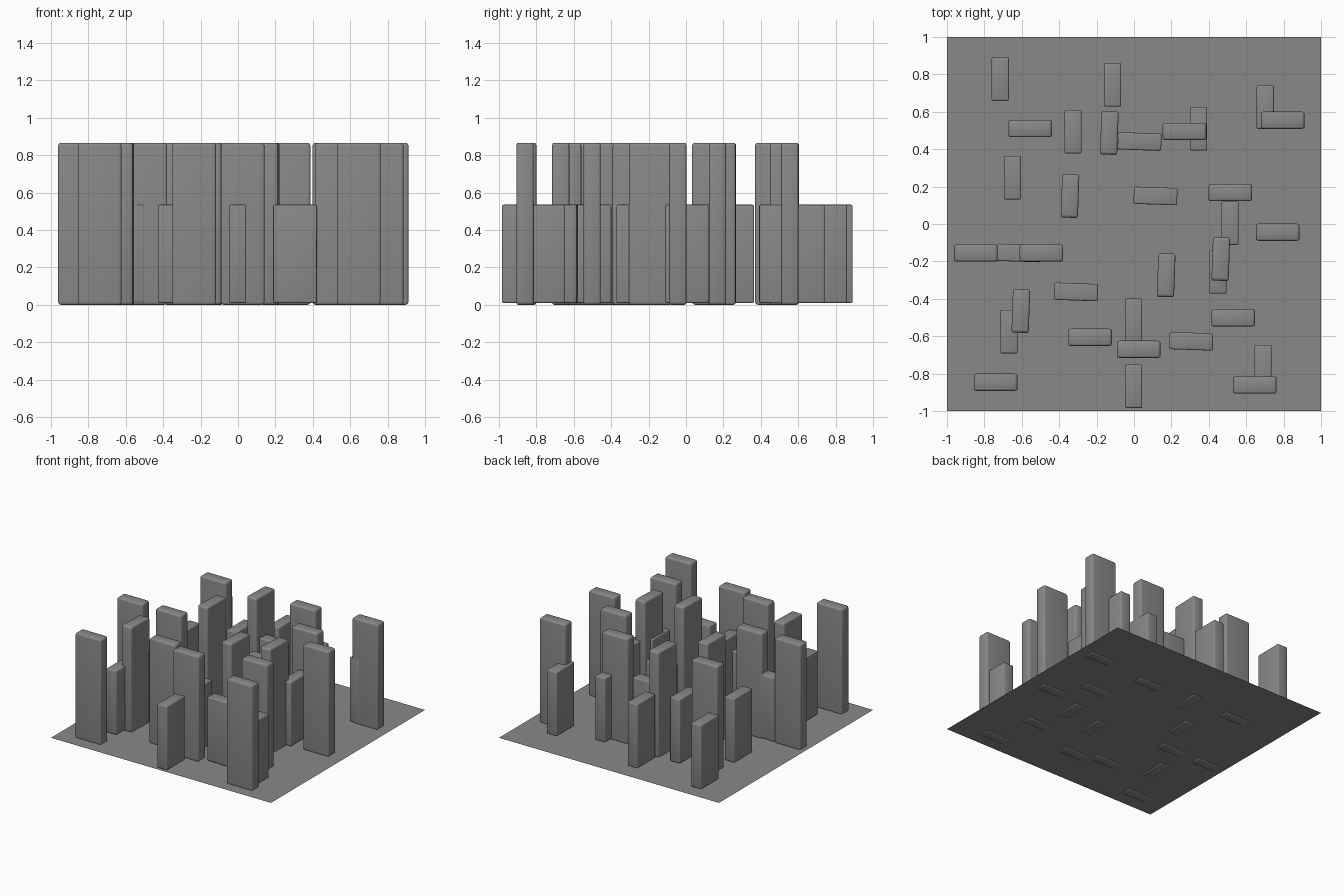
import bpy, bmesh, math

if "Cube" in bpy.data.objects:
    bpy.data.objects.remove(bpy.data.objects["Cube"])

grey = bpy.data.materials.new("stone grey")
grey.diffuse_color = (0.25, 0.25, 0.25, 1)
grey.use_nodes = True
grey.node_tree.nodes["Principled BSDF"].inputs["Base Color"].default_value = grey.diffuse_color


def finish(bm, name, loc=(0, 0, 0), turn=0):
    me = bpy.data.meshes.new(name)
    bm.to_mesh(me)
    bm.free()
    me.materials.append(grey)
    ob = bpy.data.objects.new(name, me)
    ob.location = loc
    ob.rotation_euler[2] = math.radians(turn)
    bpy.context.collection.objects.link(ob)
    return ob


def slab(name, x, y, tall, turn):
    """Upright rounded slab, long side along local x."""
    z0, z1 = (0.0, 0.866) if tall else (0.01, 0.535)
    bevel = 0.016 if tall else 0.009
    squash = 0.6 if tall else 0.9      # thinner rounding across the slab
    bm = bmesh.new()
    bmesh.ops.create_cube(bm, size=1)
    for v in bm.verts:
        v.co.x *= 0.233
        v.co.y *= 0.092 / squash
        v.co.z = z0 if v.co.z < 0 else z1
    bmesh.ops.bevel(bm, geom=bm.edges[:], offset=bevel, segments=3,
                    profile=0.5, affect='EDGES')
    for v in bm.verts:
        v.co.y *= squash
    for f in bm.faces:
        f.smooth = f.calc_area() < 0.015
    ob = finish(bm, name, (x, y, 0), turn)
    bpy.context.view_layer.objects.active = ob
    bpy.ops.object.select_all(action='DESELECT')
    ob.select_set(True)
    bpy.ops.object.shade_smooth_by_angle(angle=math.radians(35))


# Ground sheet
bm = bmesh.new()
bmesh.ops.create_grid(bm, x_segments=1, y_segments=1, size=1)
finish(bm, "ground_sheet", (0, 0, 0.006))

# Tall slabs facing front
tall_front = [(-.555, .51), (.795, .555), (.27, .495), (.515, .168), (.768, -.044),
              (-.845, -.155), (-.495, -.155), (-.235, -.606), (.025, -.67),
              (.53, -.502), (-.74, -.846), (.646, -.861)]
# Tall slabs facing sideways, slightly askew
tall_side = [(-.132, .487), (-.342, .15), (.172, -.274), (.464, -.187), (-.605, -.465)]
# Low slabs facing sideways
low_side = [(-.715, .775), (-.115, .744), (-.326, .494), (-.65, .248), (.345, .509),
            (.702, .625), (.513, .005), (.449, -.256), (-.668, -.575), (-.002, -.516),
            (-.002, -.867), (.69, -.763)]
# Low slabs facing front, slightly askew
low_front = [(.03, .441), (.115, .15), (-.31, -.363), (.306, -.627), (-.615, -.155)]

for name, spots, tall, turn in (("tall_front_slab", tall_front, True, 0),
                                ("tall_side_slab", tall_side, True, 88),
                                ("low_side_slab", low_side, False, 90),
                                ("low_front_slab", low_front, False, -2)):
    for x, y in spots:
        slab(name, x, y, tall, turn)
